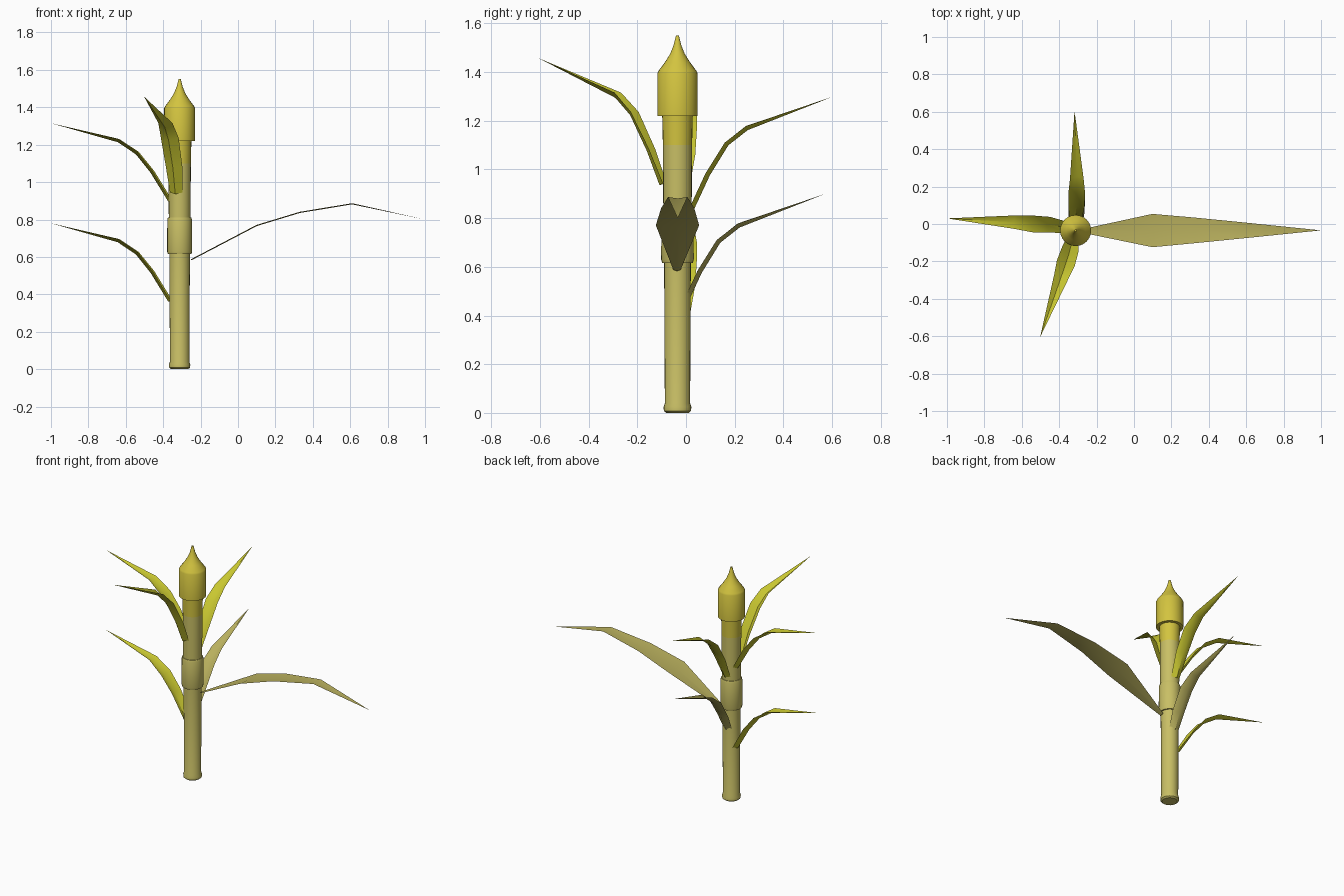
import bpy, bmesh, math
from mathutils import Vector

if "Cube" in bpy.data.objects:
    bpy.data.objects.remove(bpy.data.objects["Cube"])

CX, CY = -0.312, -0.035


def material(name, rgb):
    m = bpy.data.materials.new(name)
    m.diffuse_color = (*rgb, 1)
    m.use_nodes = True
    m.node_tree.nodes["Principled BSDF"].inputs["Base Color"].default_value = m.diffuse_color
    return m


STALK = material("dry_stalk", (0.58, 0.52, 0.13))
GOLD = material("gold", (0.65, 0.55, 0.05))
GREEN = material("yellow_green", (0.58, 0.57, 0.03))
TAN = material("tan", (0.48, 0.43, 0.11))


def finish(name, bm, mat, angle):
    bmesh.ops.recalc_face_normals(bm, faces=bm.faces)
    me = bpy.data.meshes.new(name)
    bm.to_mesh(me)
    bm.free()
    me.materials.append(mat)
    ob = bpy.data.objects.new(name, me)
    bpy.context.collection.objects.link(ob)
    bpy.ops.object.select_all(action='DESELECT')
    ob.select_set(True)
    bpy.context.view_layer.objects.active = ob
    bpy.ops.object.shade_smooth_by_angle(angle=math.radians(angle))
    return ob


def lathe(name, profile, mat, n=24):
    """Closed turned part from (radius, z) pairs."""
    bm = bmesh.new()
    rings = [[bm.verts.new((CX + r * math.cos(2 * math.pi * i / n),
                            CY + r * math.sin(2 * math.pi * i / n), z))
              for i in range(n)] for r, z in profile]
    for a, b in zip(rings, rings[1:]):
        for i in range(n):
            j = (i + 1) % n
            bm.faces.new((a[i], a[j], b[j], b[i]))
    bm.faces.new(rings[0])
    bm.faces.new(rings[-1])
    return finish(name, bm, mat, 35)


def leaf(name, path, halves, fold, mat, shift=(0, 0, 0)):
    """Creased blade along a path, tapering to a point at the last station."""
    pts = [Vector(p) + Vector(shift) for p in path]
    bm = bmesh.new()
    rows = []
    for i, h in enumerate(halves):
        t = (pts[i + 1] - pts[max(i - 1, 0)]).normalized()
        side = t.cross(Vector((0, 0, 1))).normalized()
        normal = side.cross(t)
        up = normal * fold / 2
        rows.append([bm.verts.new(p) for p in
                     (pts[i] - side * h + up, pts[i] - up, pts[i] + side * h + up)])
    for a, b in zip(rows, rows[1:]):
        for k in (0, 1):
            bm.faces.new((a[k], a[k + 1], b[k + 1], b[k]))
    tip = bm.verts.new(pts[-1])
    for k in (0, 1):
        bm.faces.new((rows[-1][k], rows[-1][k + 1], tip))
    return finish(name, bm, mat, 50)


# Stalk segments and bud
lathe("lower_stalk", [(0.046, 0), (0.056, 0.008), (0.057, 0.025), (0.052, 0.04),
                      (0.055, 0.64)], STALK)
lathe("middle_sleeve", [(0.063, 0.615), (0.067, 0.63), (0.066, 0.80), (0.062, 0.812)], STALK)
lathe("upper_stalk", [(0.058, 0.79), (0.060, 1.10)], STALK)
lathe("neck", [(0.060, 1.10), (0.063, 1.23)], GOLD)
lathe("bud", [(0.083, 1.22), (0.083, 1.395), (0.078, 1.405), (0.052, 1.44),
              (0.030, 1.475), (0.016, 1.51), (0.006, 1.55)], GOLD)

# Left pair
left = [(-0.365, -0.018, 0.90), (-0.46, -0.003, 1.055), (-0.54, 0.0, 1.155),
        (-0.64, 0.01, 1.222), (-1.0, 0.03, 1.315)]
w = (0.030, 0.042, 0.045, 0.036)
leaf("left_upper_leaf", left, w, 0.018, GREEN)
leaf("left_lower_leaf", left, w, 0.018, GREEN, (0, 0, -0.535))

# Back pair
back = [(-0.312, 0.025, 0.84), (-0.308, 0.09, 0.98), (-0.306, 0.167, 1.105),
        (-0.306, 0.25, 1.17), (-0.318, 0.605, 1.30)]
leaf("back_upper_leaf", back, w, 0.018, GREEN)
leaf("back_lower_leaf", back, w, 0.018, TAN, (0, -0.033, -0.40))

# Front leaf
leaf("front_leaf", [(-0.333, -0.098, 0.94), (-0.345, -0.15, 1.08), (-0.368, -0.22, 1.23),
                    (-0.390, -0.285, 1.305), (-0.502, -0.605, 1.457)],
     (0.034, 0.046, 0.050, 0.040), 0.024, GREEN)

# Large drooping right leaf
leaf("large_right_leaf", [(-0.25, -0.037, 0.585), (0.10, -0.035, 0.768),
                          (0.33, -0.034, 0.838), (0.61, -0.034, 0.884),
                          (1.0, -0.034, 0.80)],
     (0.015, 0.089, 0.068, 0.040), 0.006, TAN)
